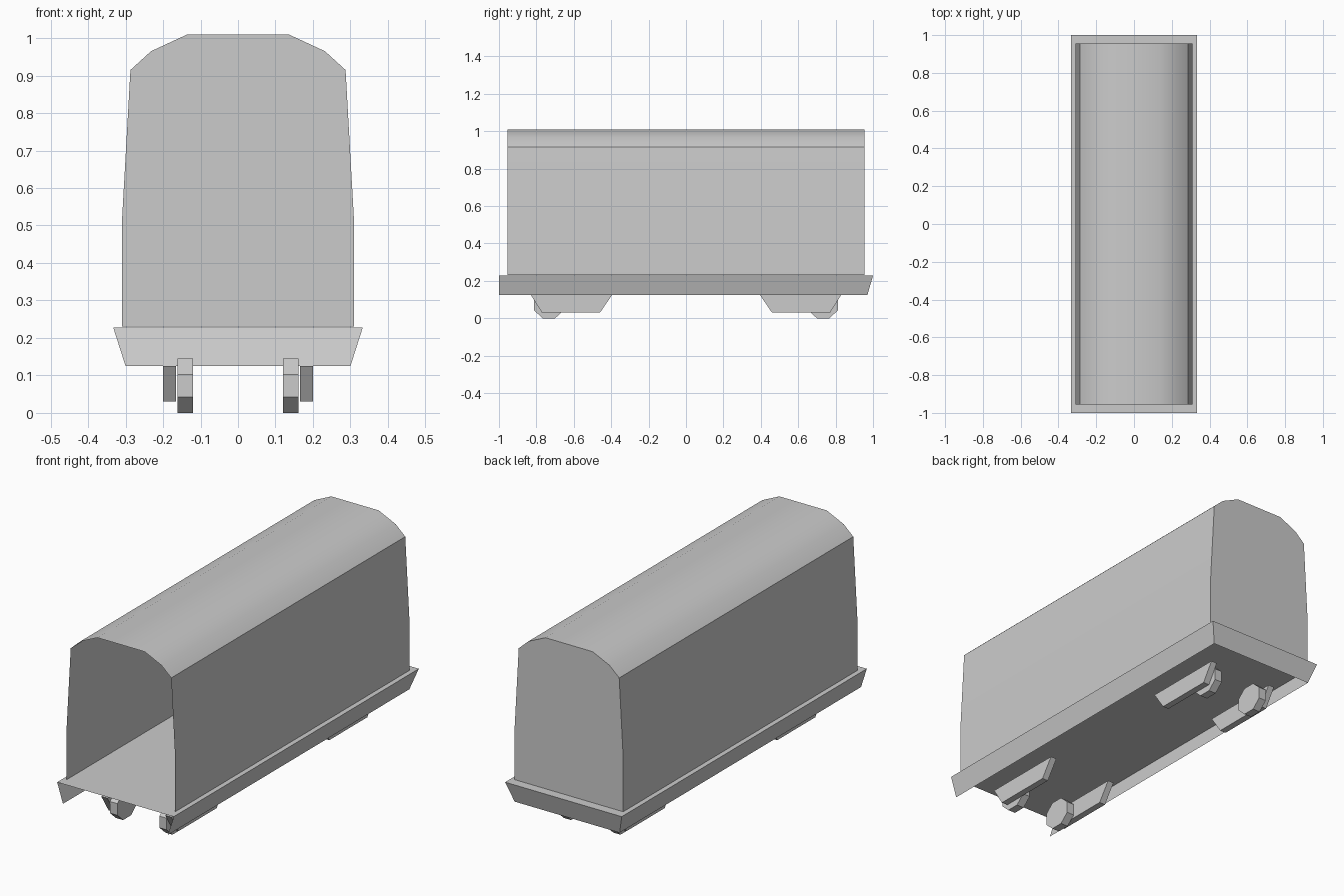
import bpy, math

if "Cube" in bpy.data.objects:
    bpy.data.objects.remove(bpy.data.objects["Cube"])

def make(name, verts, faces, smooth=True):
    me = bpy.data.meshes.new(name)
    me.from_pydata(verts, [], faces)
    me.update()
    ob = bpy.data.objects.new(name, me)
    bpy.context.collection.objects.link(ob)
    if smooth:
        bpy.ops.object.select_all(action='DESELECT')
        ob.select_set(True)
        bpy.context.view_layer.objects.active = ob
        bpy.ops.object.shade_smooth_by_angle(angle=math.radians(35))
    return ob

def sheet(name, profile, y0, y1):
    """Open x-z profile swept along y."""
    n = len(profile)
    verts = [(x, y, z) for y in (y0, y1) for x, z in profile]
    return make(name, verts, [(i, i + 1, n + i + 1, n + i) for i in range(n - 1)])

def plate(name, outline, x0, x1):
    """Closed y-z outline given thickness along x."""
    n = len(outline)
    verts = [(x, y, z) for x in (x0, x1) for y, z in outline]
    faces = [tuple(range(n))[::-1], tuple(range(n, 2 * n))]
    faces += [(i, (i + 1) % n, n + (i + 1) % n, n + i) for i in range(n)]
    ob = make(name, verts, faces, False)
    # repeat on the other side and at the other end
    m = ob.modifiers.new("mirror", 'MIRROR')
    m.use_axis = (True, True, False)
    return ob

END = 0.955
half = [(0.31, 0.23), (0.31, 0.505), (0.287, 0.915), (0.232, 0.965), (0.135, 1.01)]
profile = half + [(-x, z) for x, z in reversed(half)]

# side walls and arched roof, open at the front
sheet("body_shell", profile, -END, END)

# rear end wall: upper panel and lower panel
upper = profile[1:-1]
make("rear_upper_panel", [(x, END, z) for x, z in reversed(upper)],
     [tuple(range(len(upper)))], False)
make("rear_lower_panel",
     [(0.31, END, 0.23), (-0.31, END, 0.23), (-0.31, END, 0.505), (0.31, END, 0.505)],
     [(0, 1, 2, 3)], False)

# floor
W, B, LOW = 0.333, 0.30, 0.125
make("floor", [(-W, -1, 0.228), (W, -1, 0.228), (W, 1, 0.228), (-W, 1, 0.228)],
     [(0, 1, 2, 3)], False)

# inward sloping skirt on both sides and the rear
rim = [(W, -1), (W, 1), (-W, 1), (-W, -1)]
low = [(B, -1), (B, 0.97), (-B, 0.97), (-B, -1)]
make("skirt", [(x, y, 0.228) for x, y in rim] + [(x, y, LOW) for x, y in low],
     [(i + 4, i + 5, i + 1, i) for i in range(3)])

# bogie side frames
plate("bogie_frames", [(0.395, LOW), (0.46, 0.03), (0.77, 0.03), (0.83, LOW)], 0.166, 0.20)

# eight-sided wheels
R = 0.0725 / math.cos(math.pi / 8)
plate("wheels", [(0.733 + 1.1 * R * math.cos(a), 0.0725 + R * math.sin(a))
                 for a in (math.pi / 8 + i * math.pi / 4 for i in range(8))], 0.12, 0.162)
